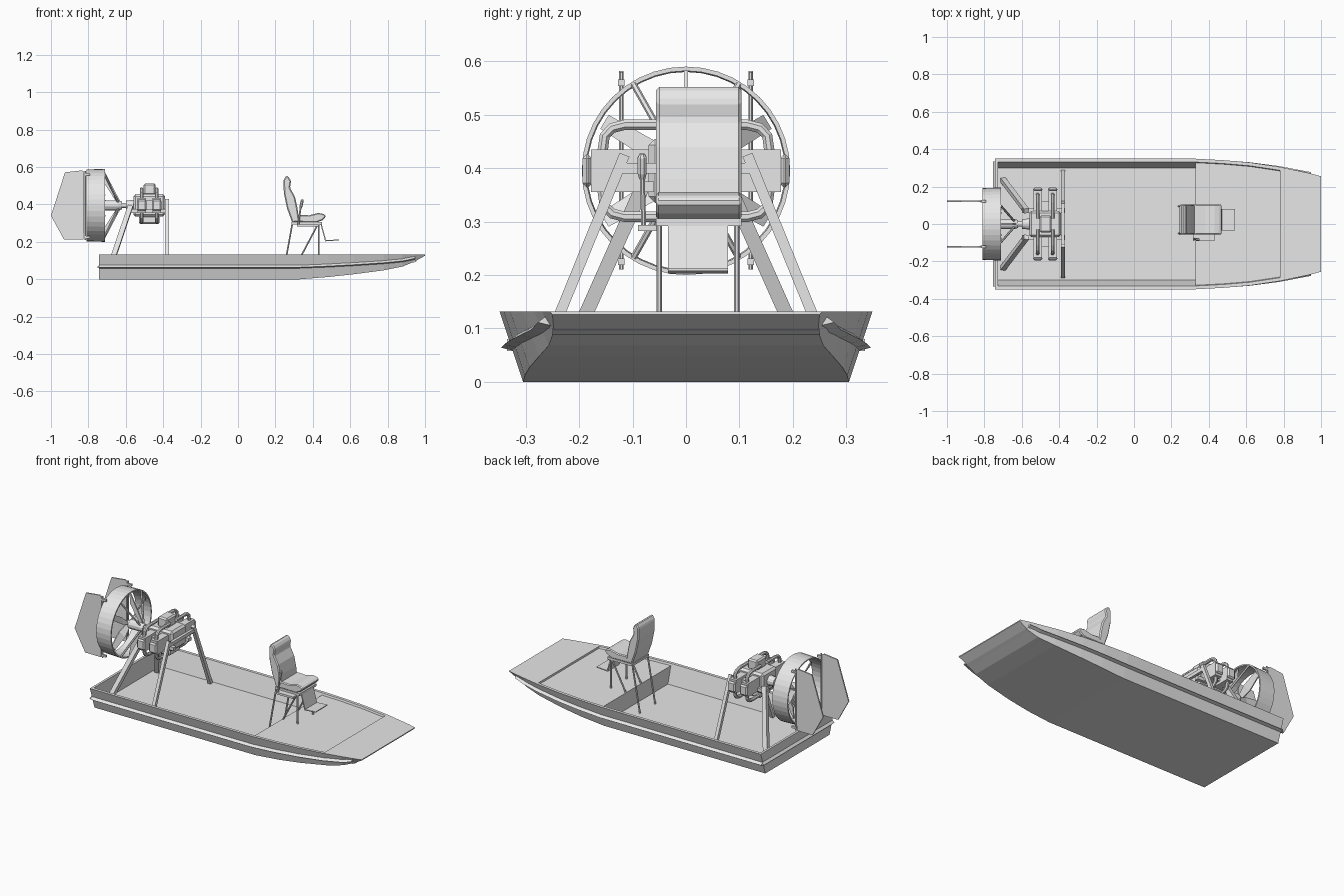
import bpy, bmesh
from math import sin, cos, pi, radians
from mathutils import Vector

cube = bpy.data.objects.get("Cube")
if cube:
    bpy.data.objects.remove(cube, do_unlink=True)

grey = bpy.data.materials.new("plain_grey")
grey.use_nodes = True
grey.diffuse_color = (0.8, 0.8, 0.8, 1)
grey.node_tree.nodes["Principled BSDF"].inputs["Base Color"].default_value = (0.8, 0.8, 0.8, 1)


def make(name, lofts, closed=False):
    """Bridge each list of equal-sized sections into a solid and join them."""
    bm = bmesh.new()
    for sections in lofts:
        rows = [[bm.verts.new(p) for p in sec] for sec in sections]
        n = len(rows[0])
        pairs = list(zip(rows, rows[1:]))
        if closed:
            pairs.append((rows[-1], rows[0]))
        else:
            bm.faces.new(rows[0])
            bm.faces.new(rows[-1])
        for a, b in pairs:
            for i in range(n):
                j = (i + 1) % n
                bm.faces.new((a[i], a[j], b[j], b[i]))
    bmesh.ops.recalc_face_normals(bm, faces=bm.faces)
    me = bpy.data.meshes.new(name)
    bm.to_mesh(me)
    bm.free()
    me.materials.append(grey)
    ob = bpy.data.objects.new(name, me)
    bpy.context.collection.objects.link(ob)
    return ob


def bevel(ob, width, segments=1):
    m = ob.modifiers.new("bevel", "BEVEL")
    m.width, m.segments = width, segments
    m.limit_method = "ANGLE"
    return ob


def prism(name, profile, y0, y1):
    return make(name, [[[(x, y, z) for x, z in profile] for y in (y0, y1)]])


def box(name, x0, x1, y0, y1, z0, z1):
    return prism(name, [(x0, z0), (x1, z0), (x1, z1), (x0, z1)], min(y0, y1), max(y0, y1))


def tube(name, path, radius, sides=10, radii=None):
    """Sweep a regular polygon along a path."""
    pts = [Vector(p) for p in path]
    sections = []
    for i, p in enumerate(pts):
        t = (pts[min(i + 1, len(pts) - 1)] - pts[max(i - 1, 0)]).normalized()
        ref = Vector((0, 1, 0)) if abs(t.x) > 0.8 else Vector((1, 0, 0))
        u = (ref - t * ref.dot(t)).normalized()
        v = t.cross(u)
        r = radii[i] if radii else radius
        angles = [2 * pi * (k + 0.5) / sides for k in range(sides)]
        sections.append([p + (u * cos(a) + v * sin(a)) * r for a in angles])
    return make(name, [sections])


# Hull: x, keel height, bottom half width, rim half width
RIM = 0.132
stations = [(-0.742, 0, .305, .349), (-0.728, 0, .305, .349), (0.33, 0, .305, .349),
            (0.48, .012, .302, .341), (0.62, .027, .293, .329), (0.78, .048, .275, .305),
            (0.88, .068, .257, .284), (0.945, .095, .247, .270), (1.0, .126, .25, .255)]


def solid(s):
    x, k, b, t = s
    return [(x, -t, RIM), (x, -b, k), (x, b, k), (x, t, RIM)]


def channel(s, floor):
    x, k, b, t = s
    top = t - 0.018
    low = top - (RIM - floor) * 0.28
    return solid(s) + [(x, top, RIM), (x, low, floor), (x, -low, floor), (x, -top, RIM)]


make("hull", [[solid(s) for s in stations[:2]],
              [channel(s, 0.02) for s in stations[1:3]],
              [channel(s, 0.12) for s in stations[2:6]],
              [solid(s) for s in stations[5:]]])

# Rub rail around the hull
for side, label in ((1, "left"), (-1, "right")):
    secs = []
    for x, k, b, t in stations[:-1]:
        y, z = (b + t) / 2, (k + RIM) / 2 + 0.002
        secs.append([(x, side * (y - 0.004), z + 0.013), (x, side * (y + 0.019), z - 0.004),
                     (x, side * (y - 0.006), z - 0.010)])
    make(label + "_rub_rail", [secs])
prism("stern_rub_rail", [(-0.74, 0.08), (-0.754, 0.064), (-0.74, 0.058)], -0.335, 0.335)
prism("bow_rub_rail", [(0.94, 0.1), (0.955, 0.096), (0.935, 0.088)], -0.25, 0.25)

# Engine stand
for side, label in ((1, "left"), (-1, "right")):
    tube(label + "_front_engine_leg", [(-0.38, side * .28, .02), (-0.38, side * .115, .425)], .014, 4)
    tube(label + "_rear_engine_leg", [(-0.70, side * .235, .02), (-0.575, side * .07, .39)], .019, 4)
    box(label + "_engine_rail", -0.6, -0.37, side * .06, side * .085, .355, .375)
box("front_engine_crossbar", -0.388, -0.372, -0.12, 0.12, .39, .41)

# Engine
C = 0.395
bevel(box("crankcase", -0.56, -0.39, -0.07, 0.07, .335, .455), .012)
bevel(box("engine_top_box", -0.505, -0.44, -0.045, 0.045, .45, .512), .008)
bevel(box("engine_sump", -0.53, -0.42, -0.05, 0.05, .295, .34), .008)
for side, label in ((1, "left"), (-1, "right")):
    for cx, place in ((-0.515, "rear"), (-0.435, "front")):
        tag = f"{label}_{place}_"
        box(tag + "cylinder", cx - .022, cx + .022, side * .06, side * .178, .355, .435)
        bevel(box(tag + "rocker_cover", cx - .026, cx + .026, side * .175, side * .194, .364, .426), .008)
        for up, kind in ((1, "intake"), (-1, "exhaust")):
            bend = [(.03, .086), (.115, .086), (.138, .08), (.152, .066), (.157, .03)]
            tube(tag + kind + "_pipe", [(cx, side * y, C + up * z) for y, z in bend], .0105, 8)
    box(label + "_cylinder_bridge", -0.52, -0.43, side * .07, side * .12, .37, .42)

# Drive shaft, hub and propeller
tube("drive_shaft", [(-0.55, 0, C), (-0.6, 0, C), (-0.6, 0, C), (-0.75, 0, C)], .02, 12,
     radii=[.032, .026, .014, .014])
tube("propeller_hub", [(-0.62, 0, C), (-0.64, 0, C), (-0.71, 0, C), (-0.74, 0, C)], .02, 12,
     radii=[.022, .028, .028, .012])
blades = []
for deg in (31, 149, 211, 329):
    d = Vector((0, cos(radians(deg)), sin(radians(deg))))
    n = Vector((0, -d.z, d.y))
    secs = []
    for r, w, pitch in ((.015, .012, 50), (.08, .022, 35), (.178, .016, 20)):
        chord = n * cos(radians(pitch)) + Vector((sin(radians(pitch)), 0, 0))
        mid = Vector((-0.725, 0, C)) + d * r
        thick = Vector((.003, 0, 0))
        secs.append([mid - chord * w - thick, mid + chord * w - thick,
                     mid + chord * w + thick, mid - chord * w + thick])
    blades.append(secs)
make("propeller_blades", blades)

# Duct ring and its struts
ring = []
for i in range(40):
    a = 2 * pi * i / 40
    ring.append([(x, r * cos(a), C + r * sin(a))
                 for x, r in ((-0.71, .195), (-0.81, .192), (-0.81, .185), (-0.71, .187))])
make("propeller_duct", [ring], closed=True)
for up, label in ((1, "upper"), (-1, "lower")):
    prism(label + "_duct_strut", [(-0.72, C + up * .19), (-0.71, C + up * .175), (-0.63, C + up * .022),
                                  (-0.65, C + up * .018), (-0.715, C + up * .12)], -.004, .004)
    for side in (1, -1):
        tube(label + "_duct_stay", [(-0.64, side * .015, C + up * .015),
                                    (-0.712, side * .098, C + up * .162)], .006, 6)

# Rudders
for side, label in ((1, "left"), (-1, "right")):
    y = side * .121
    prism(label + "_rudder", [(-0.822, .575), (-0.835, .582), (-0.925, .572), (-1.0, .34),
                              (-0.93, .212), (-0.825, .212)], y - .004, y + .004)
    tube(label + "_rudder_post", [(-0.816, y, .21), (-0.816, y, .58)], .004, 6)
    for z in (.225, .56):
        box(label + "_rudder_hinge", -0.82, -0.79, y - .006, y + .006, z - .006, z + .006)

# Seat
bevel(prism("seat_back", [(.29, .302), (.262, .38), (.245, .46), (.243, .53), (.258, .555), (.272, .545),
                          (.284, .525), (.278, .49), (.305, .44), (.318, .38), (.328, .31)], -.056, .104), .006)
bevel(prism("seat_cushion", [(.3, .306), (.325, .345), (.38, .342), (.43, .355), (.462, .348), (.47, .335),
                             (.45, .315), (.42, .304)], -.056, .104), .005)
box("seat_frame", .285, .45, -.056, .104, .292, .306)
for y, label in ((-.05, "right"), (.095, "left")):
    tube(label + "_rear_seat_leg", [(.29, y, .295), (.24, y, .02)], .005, 6)
    tube(label + "_front_seat_leg", [(.432, y, .295), (.432, y, .12)], .005, 6)
    tube(label + "_seat_brace", [(.425, y, .29), (.335, y, .12)], .005, 6)

# Footrest and control stick
prism("footrest", [(.44, .298), (.466, .203), (.54, .208), (.54, .213), (.471, .209), (.446, .3)], -.034, .079)
box("stick_bracket", .315, .43, -.09, -.05, .282, .294)
tube("control_stick", [(.322, -.079, .29), (.335, -.082, .385)], .005, 8)
tube("stick_grip", [(.334, -.082, .38), (.337, -.082, .39), (.343, -.082, .42), (.344, -.082, .427)], .008, 8,
     radii=[.006, .009, .009, .005])
